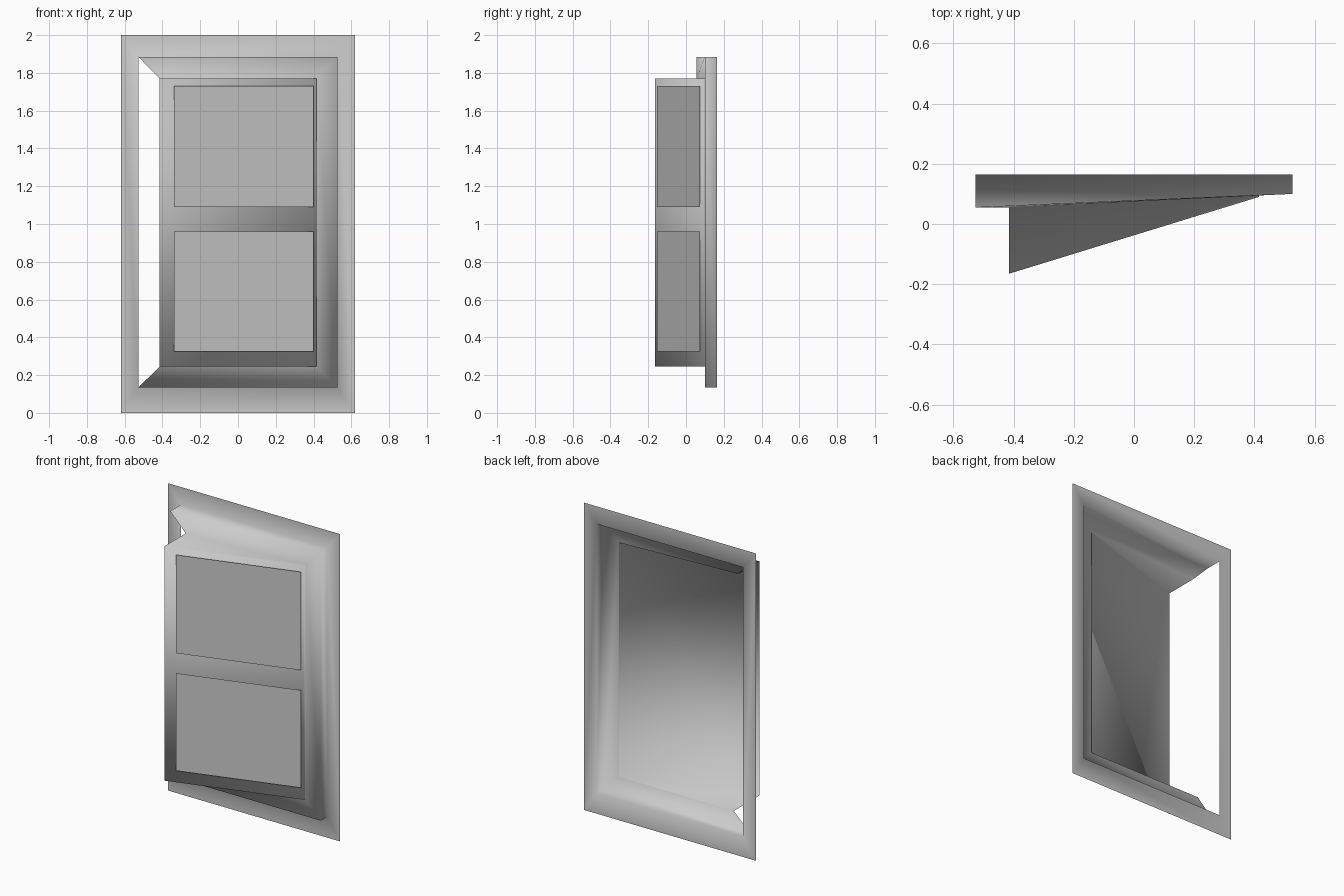
import bpy

cube = bpy.data.objects.get("Cube")
if cube:
    bpy.data.objects.remove(cube, do_unlink=True)

grey = bpy.data.materials.new("light_grey")
grey.use_nodes = True
colour = (0.6, 0.6, 0.6, 1)
grey.diffuse_color = colour
grey.node_tree.nodes["Principled BSDF"].inputs["Base Color"].default_value = colour


def make_object(name, verts, faces, smooth):
    mesh = bpy.data.meshes.new(name)
    mesh.from_pydata(verts, [], faces)
    mesh.materials.append(grey)
    for poly in mesh.polygons:
        poly.use_smooth = smooth
    obj = bpy.data.objects.new(name, mesh)
    bpy.context.collection.objects.link(obj)
    return obj


def ring(half_width, low, high, depths):
    """Rectangle corners, counter-clockwise from the front: lower left first."""
    w = half_width
    spots = [(-w, low), (w, low), (w, high), (-w, high)]
    return [(x, y, z) for (x, z), y in zip(spots, depths)]


BACK, LIP = 0.165, 0.1
SWING, HINGE = -0.165, 0.09      # free edge and hinge edge of the door
LEAF = 0.415

# Flat surround, reveal, lip and tilted door as nested rectangles
rings = [
    ring(0.62, 0, 2, [BACK] * 4),
    ring(0.527, 0.135, 1.885, [BACK] * 4),
    ring(0.527, 0.135, 1.885, [LIP, LIP, LIP, 0.055]),
    ring(LEAF, 0.245, 1.77, [LIP, LIP, LIP, 0.055]),
    ring(LEAF, 0.245, 1.77, [SWING, HINGE, HINGE, SWING]),
]
verts = [v for r in rings for v in r]
faces = []
for level in range(len(rings) - 1):
    a, b = level * 4, level * 4 + 4
    # Only the surround closes on the side where the door stands open
    for i in range(4 if level == 0 else 3):
        j = (i + 1) % 4
        faces.append((a + i, a + j, b + j, b + i))
last = len(verts) - 4
faces.append(tuple(range(last, last + 4)))
make_object("frame_and_door", verts, faces, True)


# Two thin flat panels floating just in front of the door
def door_depth(x):
    return SWING + (HINGE - SWING) * (x + LEAF) / (2 * LEAF) - 0.011


for name, low, high in (("lower_panel", 0.325, 0.96), ("upper_panel", 1.09, 1.73)):
    x0, x1 = -0.34, 0.4
    corners = [(x0, low), (x1, low), (x1, high), (x0, high)]
    make_object(name, [(x, door_depth(x), z) for x, z in corners], [(0, 1, 2, 3)], False)
